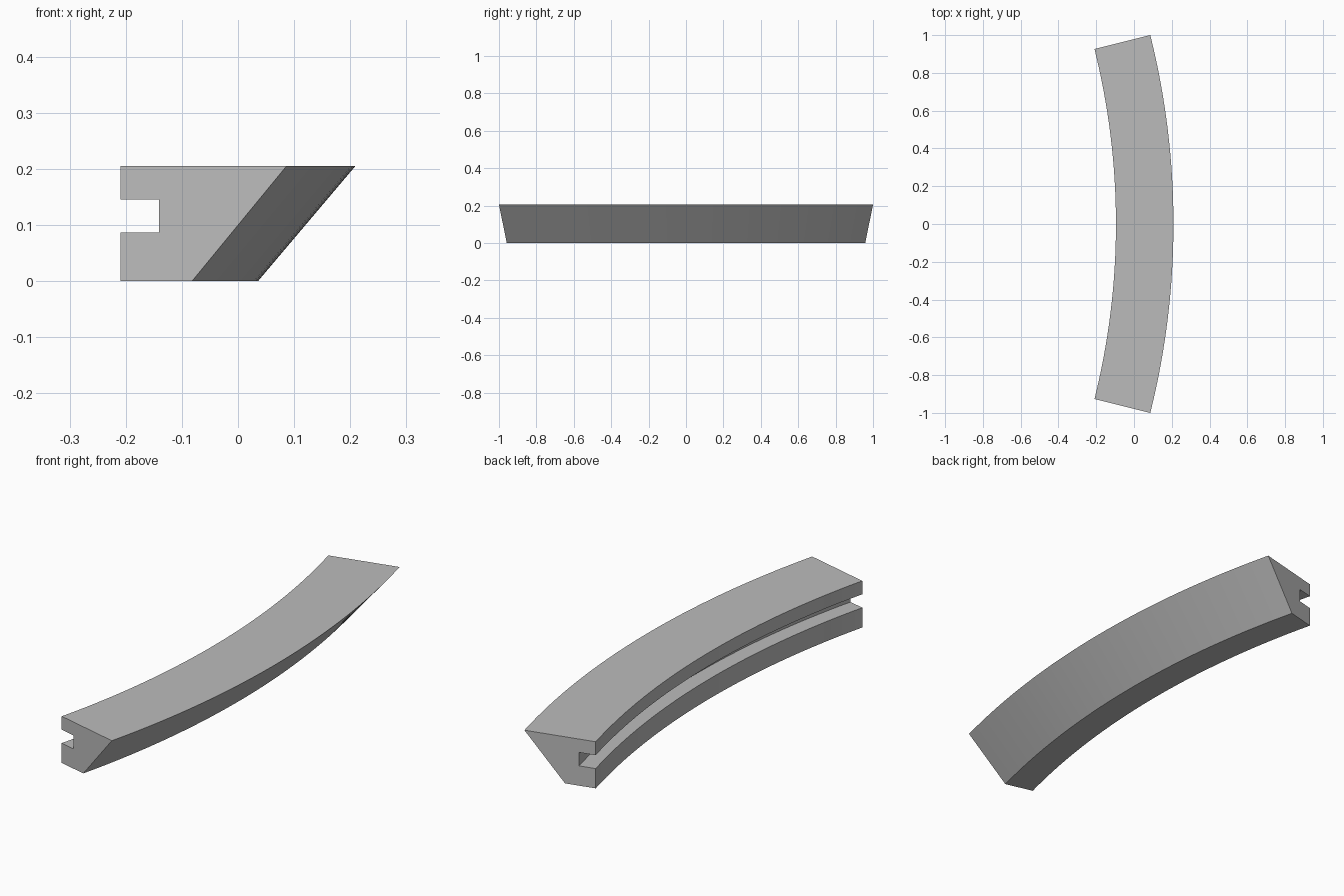
import bpy
import bmesh
from math import cos, sin, radians

cube = bpy.data.objects.get("Cube")
if cube:
    bpy.data.objects.remove(cube, do_unlink=True)

# Arc layout: the rail sweeps about a vertical axis far on the -x side
CENTRE_X = -3.9245
HALF_ANGLE = radians(14)
SEGMENTS = 32
INNER, GROOVE, FOOT, OUTER = 3.829, 3.90, 3.96, 4.1335
HEIGHT, SLOT_LOW, SLOT_HIGH = 0.205, 0.087, 0.146

# Cross-section as (radius, height): sloped outer face, slot in the inner face
profile = [
    (INNER, 0), (FOOT, 0), (OUTER, HEIGHT), (INNER, HEIGHT),
    (INNER, SLOT_HIGH), (GROOVE, SLOT_HIGH), (GROOVE, SLOT_LOW), (INNER, SLOT_LOW),
]

# Sweep the cross-section along the arc
bm = bmesh.new()
rings = []
for i in range(SEGMENTS + 1):
    a = HALF_ANGLE * (2 * i / SEGMENTS - 1)
    rings.append([bm.verts.new((CENTRE_X + r * cos(a), r * sin(a), z)) for r, z in profile])
for ring, following in zip(rings, rings[1:]):
    for j in range(len(profile)):
        k = (j + 1) % len(profile)
        bm.faces.new((ring[j], ring[k], following[k], following[j]))

# End caps
bm.faces.new(rings[0])
bm.faces.new(rings[-1])
bmesh.ops.recalc_face_normals(bm, faces=bm.faces)

mesh = bpy.data.meshes.new("curved_rail")
bm.to_mesh(mesh)
bm.free()
rail = bpy.data.objects.new("curved_rail", mesh)
bpy.context.collection.objects.link(rail)

# Plain grey material
grey = bpy.data.materials.new("plain_grey")
grey.use_nodes = True
colour = (0.5, 0.5, 0.5, 1)
grey.diffuse_color = colour
for node in grey.node_tree.nodes:
    if node.type == "BSDF_PRINCIPLED":
        node.inputs["Base Color"].default_value = colour
mesh.materials.append(grey)

# Smooth along the arc, crisp at the profile corners
bpy.ops.object.select_all(action="DESELECT")
rail.select_set(True)
bpy.context.view_layer.objects.active = rail
bpy.ops.object.shade_smooth_by_angle(angle=radians(30))
